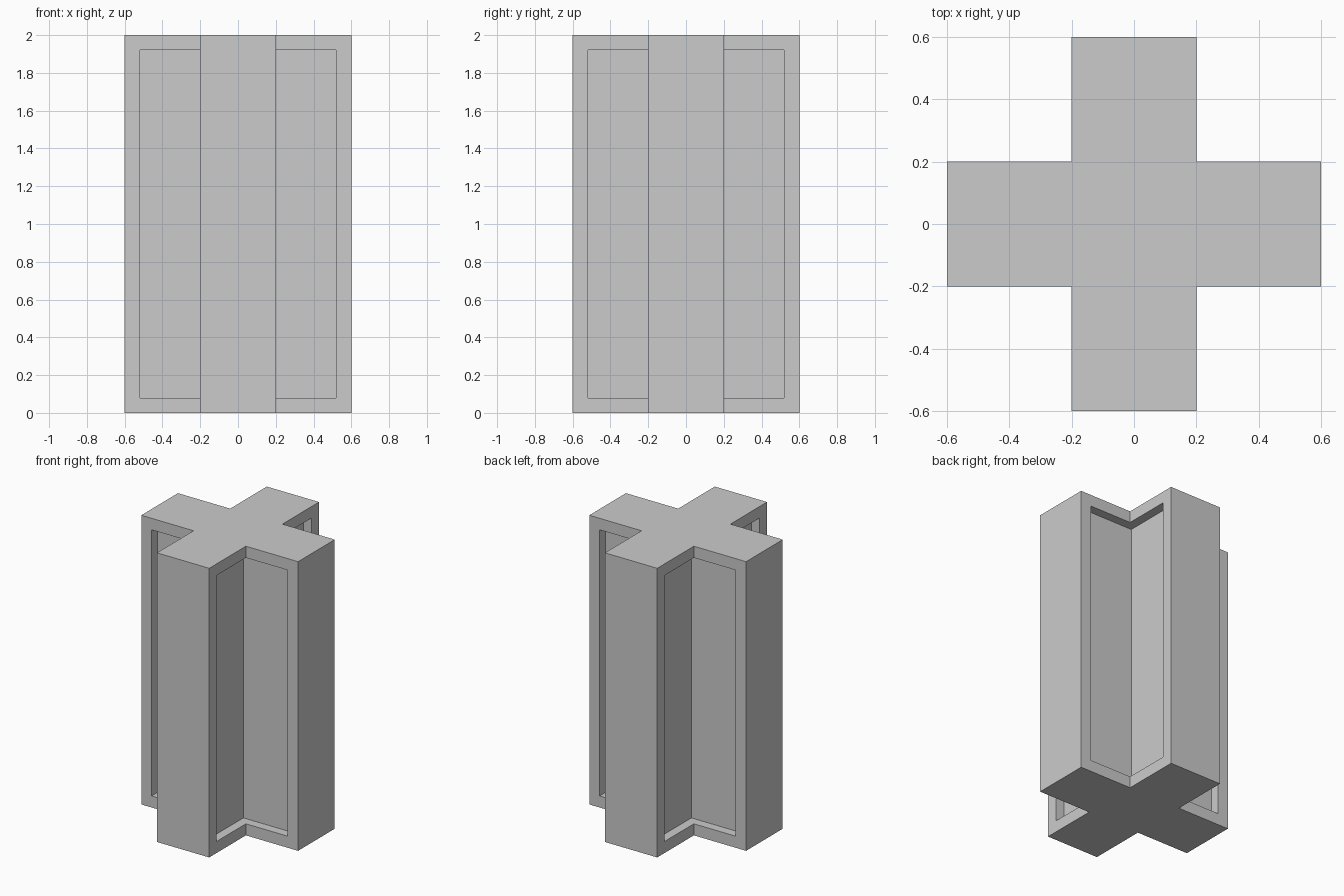
import bpy
import bmesh
from mathutils import Matrix, Vector

if "Cube" in bpy.data.objects:
    bpy.data.objects.remove(bpy.data.objects["Cube"])

ARM, HALF, HEIGHT = 0.6, 0.2, 2.0   # arm reach, half arm width, height
BORDER, DEPTH = 0.08, 0.063         # frame width and recess depth


def make_object(name, bm):
    bmesh.ops.recalc_face_normals(bm, faces=bm.faces)
    mesh = bpy.data.meshes.new(name)
    bm.to_mesh(mesh)
    bm.free()
    obj = bpy.data.objects.new(name, mesh)
    bpy.context.collection.objects.link(obj)
    return obj


# Cross-shaped column: one quarter of the outline turned four times, then extruded
bm = bmesh.new()
outline = []
for i in range(4):
    turn = Matrix.Rotation(i * 1.5707963268, 3, 'Z')
    for p in ((ARM, -HALF, 0), (ARM, HALF, 0), (HALF, HALF, 0)):
        outline.append(bm.verts.new(turn @ Vector(p)))
base = bm.faces.new(outline)
top = bmesh.ops.extrude_face_region(bm, geom=[base], use_keep_orig=True)
bmesh.ops.translate(bm, vec=(0, 0, HEIGHT),
                    verts=[v for v in top["geom"] if isinstance(v, bmesh.types.BMVert)])
column = make_object("cross_column", bm)

# Recess cutter: one block in each inner corner, sunk into both neighbouring arms
lo, hi = HALF - DEPTH, ARM - BORDER
size, mid = hi - lo, (hi + lo) / 2
bm = bmesh.new()
for sx in (-1, 1):
    for sy in (-1, 1):
        place = Matrix.Translation((sx * mid, sy * mid, HEIGHT / 2))
        scale = Matrix.Diagonal((size, size, HEIGHT - 2 * BORDER, 1))
        bmesh.ops.create_cube(bm, size=1, matrix=place @ scale)
cutter = make_object("recess_cutter", bm)
cutter.hide_render = True

# Cut the recessed panels and keep only the finished column
cut = column.modifiers.new("recesses", 'BOOLEAN')
cut.operation = 'DIFFERENCE'
cut.solver = 'EXACT'
cut.object = cutter
bpy.context.view_layer.objects.active = column
column.select_set(True)
bpy.ops.object.modifier_apply(modifier=cut.name)
bpy.data.objects.remove(cutter)
